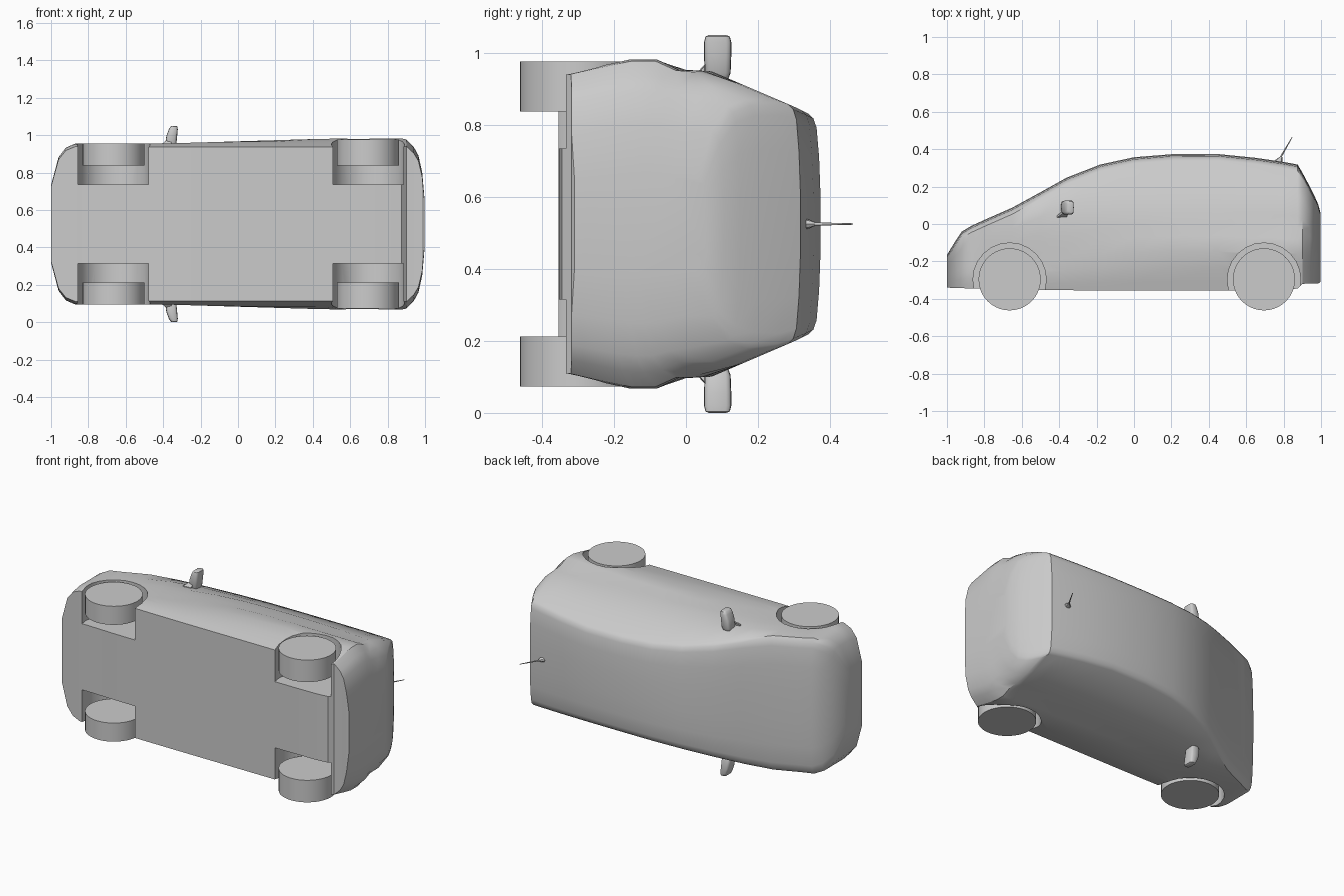
import bpy, bmesh, math
from mathutils import Vector, Matrix

if "Cube" in bpy.data.objects:
    bpy.data.objects.remove(bpy.data.objects["Cube"])

MID = 0.525  # car lies on its side: length x, car-up y, width z


def finish(bm, name, angle=35):
    bmesh.ops.recalc_face_normals(bm, faces=bm.faces)
    me = bpy.data.meshes.new(name)
    bm.to_mesh(me)
    bm.free()
    ob = bpy.data.objects.new(name, me)
    bpy.context.collection.objects.link(ob)
    smooth(ob, angle)
    return ob


def smooth(ob, angle):
    bpy.ops.object.select_all(action='DESELECT')
    ob.select_set(True)
    bpy.context.view_layer.objects.active = ob
    bpy.ops.object.shade_smooth_by_angle(angle=math.radians(angle))


def loft(name, rings, angle=35):
    bm = bmesh.new()
    vs = [[bm.verts.new(p) for p in r] for r in rings]
    n = len(vs[0])
    for a, b in zip(vs, vs[1:]):
        for i in range(n):
            j = (i + 1) % n
            bm.faces.new((a[i], a[j], b[j], b[i]))
    bm.faces.new(vs[0])
    bm.faces.new(vs[-1][::-1])
    return finish(bm, name, angle)


def cylinder(name, x, y, z0, z1, r, seg, angle=35):
    bm = bmesh.new()
    bmesh.ops.create_cone(bm, cap_ends=True, segments=seg, radius1=r, radius2=r, depth=z1 - z0,
                          matrix=Matrix.Translation((x, y, (z0 + z1) / 2)))
    return finish(bm, name, angle)


def interp(table, v):
    if v <= table[0][0]:
        return table[0][1]
    for (a, fa), (b, fb) in zip(table, table[1:]):
        if v <= b:
            return fa + (fb - fa) * (v - a) / (b - a)
    return table[-1][1]


# half width against height, and the widest bulge against length
SIDE = [(-.36, .41), (-.32, .42), (-.16, .457), (-.08, .457), (-.02, .427), (.07, .425),
        (.31, .322), (.37, .292)]
BULGE = [(-.4, .43), (.5, .457)]
# stations: x, bottom, top, width factor
STATIONS = [(-1, -.34, -.165, .48), (-.96, -.342, -.1, .83), (-.92, -.343, -.04, .95),
            (-.87, -.345, -.01, 1), (-.8, -.345, .022, 1), (-.65, -.35, .088, 1),
            (-.5, -.352, .17, 1), (-.36, -.354, .248, 1), (-.18, -.355, .318, 1),
            (0, -.355, .357, 1), (.2, -.355, .373, 1), (.45, -.355, .374, 1),
            (.65, -.355, .354, 1), (.8, -.353, .332, 1), (.875, -.345, .318, 1),
            (.9, -.32, .275, .99), (.94, -.318, .2, .9), (.965, -.318, .15, .8),
            (.985, -.318, .105, .6), (.997, -.31, .06, .3)]


def section(x, bot, top, k):
    half = []
    shoulder = top - .035
    for t in (0, .07, .18, .3, .42, .52, .62, .8, 1):
        y = bot + (shoulder - bot) * t
        half.append((y, k * min(interp(SIDE, y), interp(BULGE, x))))
    w = half[-1][1]
    half += [(top - .02, w * .955), (top - .011, w * .87), (top - .004, w * .6), (top, w * .25)]
    return ([(x, y, MID + z) for y, z in half] +
            [(x, y, MID - z) for y, z in reversed(half)])


body = loft("body_shell", [section(*s) for s in STATIONS])

# wheel wells cut out of the body
for x in (-.665, .695):
    for z0, z1 in ((-.1, .315), (.735, 1.15)):
        cut = cylinder("wheel_well_cutter", x, -.297, z0, z1, .196, 24)
        cut.hide_render = True
        mod = body.modifiers.new("well", 'BOOLEAN')
        mod.operation = 'DIFFERENCE'
        mod.solver = 'EXACT'
        mod.object = cut
        bpy.context.view_layer.objects.active = body
        bpy.ops.object.modifier_apply(modifier=mod.name)
        bpy.data.objects.remove(cut)
smooth(body, 32)

# wheels
for x, out, label in ((-.665, .43, "front"), (.695, .452, "rear")):
    for s in (-1, 1):
        a, b = sorted((MID + s * out, MID + s * .312))
        cylinder(label + "_wheel", x, -.296, a, b, .166, 40)


# wing mirrors: rounded housings on small feet
def housing_ring(x, z, sx, sy, s):
    pts = []
    for i in range(16):
        a = 2 * math.pi * i / 16
        c, d = math.cos(a), math.sin(a)
        pts.append((x + sx * math.copysign(abs(c) ** .5, c),
                    .088 + sy * math.copysign(abs(d) ** .5, d), MID + s * z))
    return pts


for s in (-1, 1):
    loft("mirror_housing", [housing_ring(x, z, sx, sy, s) for x, z, sx, sy in
         ((-.362, .405, .024, .03), (-.36, .42, .03, .036), (-.354, .47, .029, .038),
          (-.346, .505, .024, .038), (-.342, .521, .019, .034), (-.341, .525, .012, .024))], 50)
    loft("mirror_foot", [[(x + dx, y + dy, MID + s * z) for dx, dy in
         ((-w, -.007), (w, -.003), (w, .01), (-w, .004))] for x, y, z, w in
         ((-.385, .04, .40, .03), (-.385, .042, .425, .026), (-.365, .065, .45, .015))])

# aerial: base block and tapered rod
loft("aerial_base", [[(x + w * math.cos(a), y, MID + w * .7 * math.sin(a))
     for a in [i * math.pi / 4 for i in range(8)]] for x, y, w in
     ((.77, .325, .024), (.775, .343, .018), (.785, .358, .008))])
p, q = Vector((.777, .345, MID)), Vector((.845, .463, MID))
bm = bmesh.new()
rot = (q - p).to_track_quat('Z', 'Y').to_matrix().to_4x4()
bmesh.ops.create_cone(bm, cap_ends=True, segments=8, radius1=.005, radius2=.002,
                      depth=(q - p).length, matrix=Matrix.Translation((p + q) / 2) @ rot)
finish(bm, "aerial_rod", 50)
